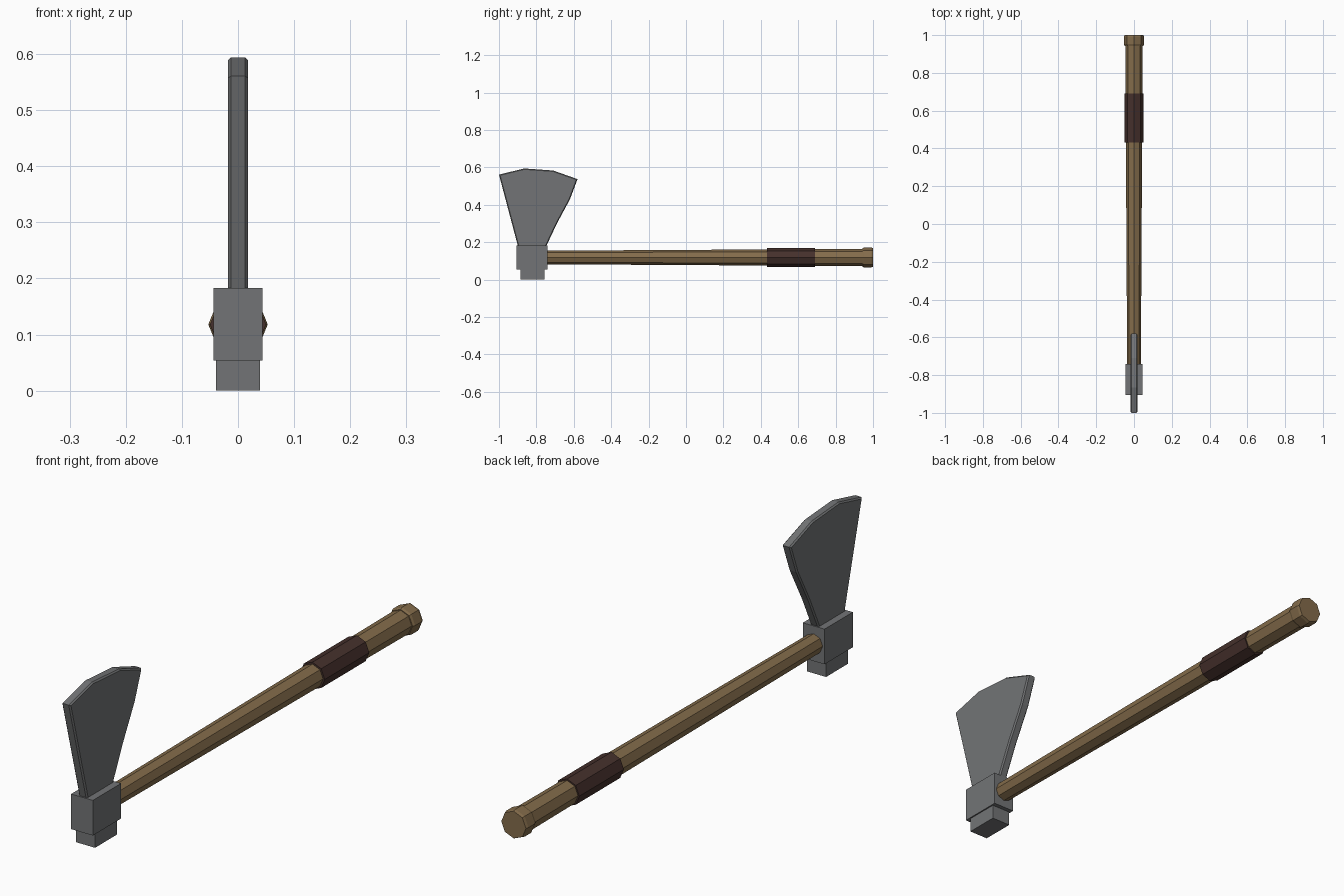
import bpy, bmesh, math

if "Cube" in bpy.data.objects:
    bpy.data.objects.remove(bpy.data.objects["Cube"])

AXIS_Z = 0.118  # height of the handle axis


def material(name, rgb):
    m = bpy.data.materials.new(name)
    m.diffuse_color = (*rgb, 1)
    m.use_nodes = True
    m.node_tree.nodes["Principled BSDF"].inputs["Base Color"].default_value = m.diffuse_color
    return m


wood = material("wood", (0.23, 0.15, 0.07))
leather = material("leather", (0.06, 0.03, 0.025))
steel = material("steel", (0.17, 0.175, 0.18))


def finish(name, bm, mat):
    bmesh.ops.recalc_face_normals(bm, faces=bm.faces[:])
    mesh = bpy.data.meshes.new(name)
    bm.to_mesh(mesh)
    bm.free()
    mesh.materials.append(mat)
    ob = bpy.data.objects.new(name, mesh)
    bpy.context.collection.objects.link(ob)
    return ob


def rod(name, profile, mat, sides=8):
    """Octagonal rod along y from (y, radius) pairs."""
    bm = bmesh.new()
    rings = []
    for y, r in profile:
        rings.append([bm.verts.new((r * math.cos(2 * math.pi * i / sides), y,
                                    AXIS_Z + r * math.sin(2 * math.pi * i / sides)))
                      for i in range(sides)])
    for a, b in zip(rings, rings[1:]):
        for i in range(sides):
            j = (i + 1) % sides
            bm.faces.new((a[i], a[j], b[j], b[i]))
    bm.faces.new(rings[0])
    bm.faces.new(rings[-1])
    return finish(name, bm, mat)


def block(name, half_x, y0, y1, z0, z1, mat):
    bm = bmesh.new()
    bmesh.ops.create_cube(bm, size=1)
    bmesh.ops.scale(bm, vec=(2 * half_x, y1 - y0, z1 - z0), verts=bm.verts)
    bmesh.ops.translate(bm, vec=(0, (y0 + y1) / 2, (z0 + z1) / 2), verts=bm.verts)
    return finish(name, bm, mat)


# Handle, grip wrap and end knob
rod("handle", [(-0.80, 0.036), (0.96, 0.046)], wood)
rod("grip_wrap", [(0.432, 0.050), (0.69, 0.050)], leather)
rod("handle_knob", [(0.943, 0.049), (0.952, 0.053), (0.99, 0.053), (1.0, 0.050)], wood)

# Head socket and hammer poll
block("head_socket", 0.044, -0.905, -0.741, 0.054, 0.183, steel)
block("poll", 0.039, -0.885, -0.757, 0.0, 0.06, steel)

# Flared blade: side outline extruded through x, edges lightly bevelled
outline = [(-0.895, 0.165), (-1.0, 0.561), (-0.865, 0.594), (-0.71, 0.583),
           (-0.58, 0.537), (-0.62, 0.43), (-0.69, 0.30), (-0.745, 0.183), (-0.75, 0.165)]
bm = bmesh.new()
face = bm.faces.new([bm.verts.new((-0.0175, y, z)) for y, z in outline])
ext = bmesh.ops.extrude_face_region(bm, geom=[face])
moved = [v for v in ext["geom"] if isinstance(v, bmesh.types.BMVert)]
bmesh.ops.translate(bm, vec=(0.035, 0, 0), verts=moved)
rim = [e for e in bm.edges if abs(e.verts[0].co.x - e.verts[1].co.x) < 1e-5]
bmesh.ops.recalc_face_normals(bm, faces=bm.faces[:])
bmesh.ops.bevel(bm, geom=rim, offset=0.005, segments=1, affect='EDGES')
finish("blade", bm, steel)
